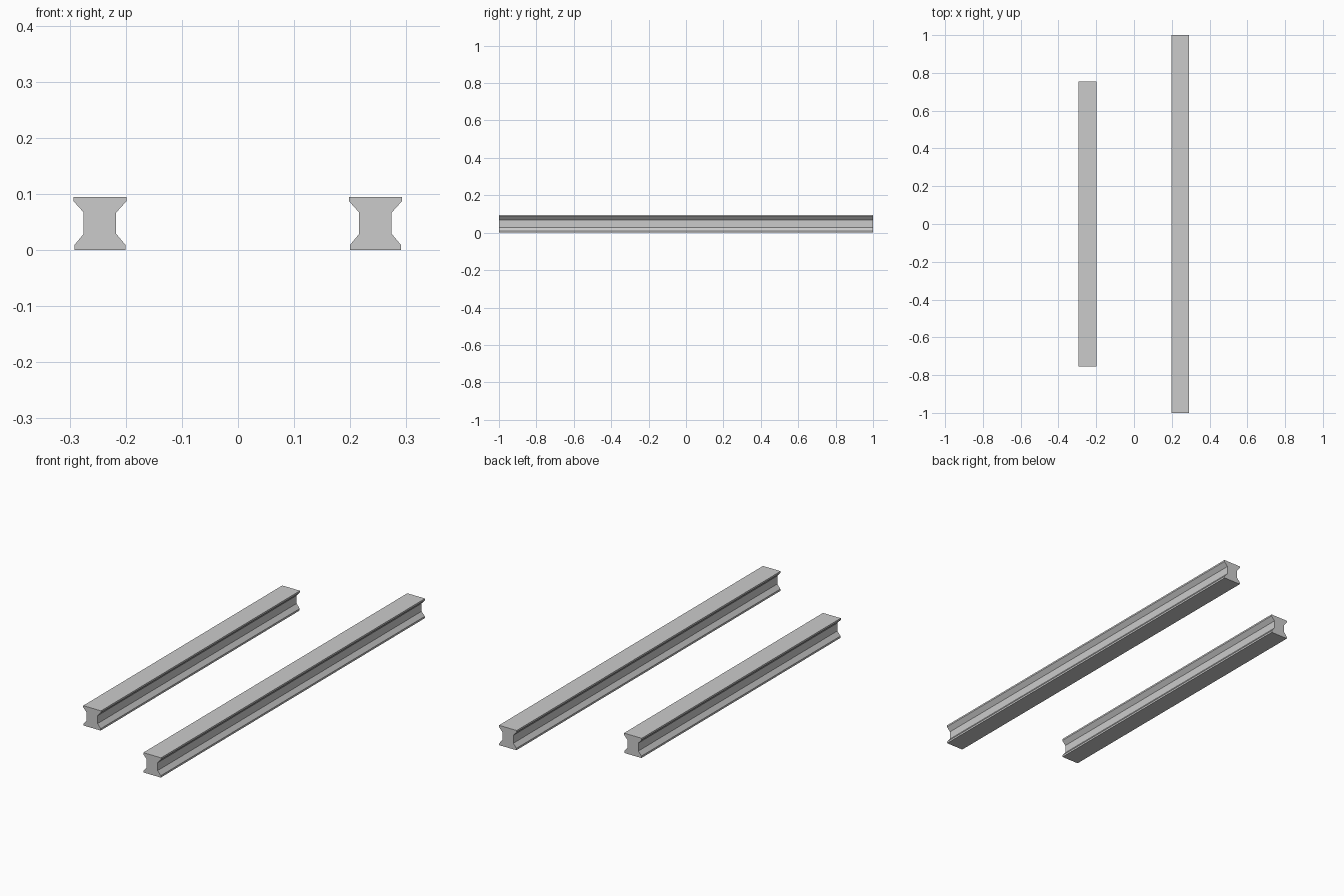
import bpy, bmesh

if "Cube" in bpy.data.objects:
    bpy.data.objects.remove(bpy.data.objects["Cube"])

# Right half of the rail section, bottom to top: foot, web, head
HALF = [(0.0455, 0.0), (0.0455, 0.009), (0.029, 0.029),
        (0.029, 0.067), (0.047, 0.087), (0.047, 0.095)]
SECTION = HALF + [(-x, z) for x, z in reversed(HALF)]


def rail(name, x, half_length):
    """Extrude the mirrored section along y."""
    bm = bmesh.new()
    face = bm.faces.new([bm.verts.new((px, -half_length, pz)) for px, pz in SECTION])
    ext = bmesh.ops.extrude_face_region(bm, geom=[face], use_keep_orig=True)
    verts = [g for g in ext["geom"] if isinstance(g, bmesh.types.BMVert)]
    bmesh.ops.translate(bm, verts=verts, vec=(0, 2 * half_length, 0))
    bmesh.ops.recalc_face_normals(bm, faces=bm.faces[:])
    mesh = bpy.data.meshes.new(name)
    bm.to_mesh(mesh)
    bm.free()
    obj = bpy.data.objects.new(name, mesh)
    obj.location.x = x
    bpy.context.collection.objects.link(obj)
    return obj


# Short rail on the left, long rail on the right
rail("short_rail", -0.246, 0.754)
rail("long_rail", 0.245, 1.0)
